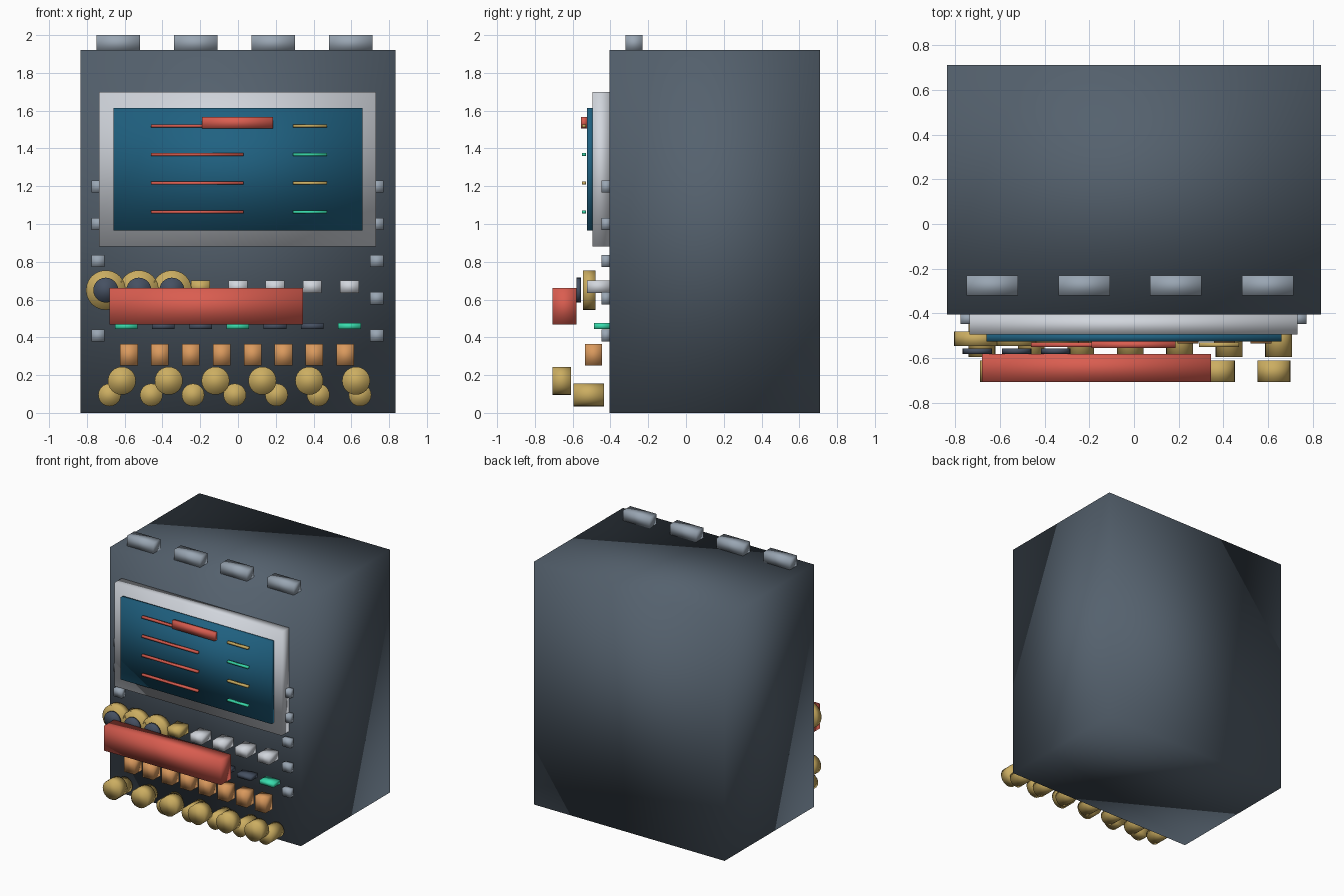
import bpy
import math

cube = bpy.data.objects.get("Cube")
if cube:
    bpy.data.objects.remove(cube, do_unlink=True)


def material(name, r, g, b):
    m = bpy.data.materials.new(name)
    m.use_nodes = True
    m.diffuse_color = (r, g, b, 1)
    m.node_tree.nodes["Principled BSDF"].inputs["Base Color"].default_value = (r, g, b, 1)
    return m


SLATE = material("slate", 0.09, 0.12, 0.155)
DARK = material("dark slate", 0.06, 0.08, 0.12)
STEEL = material("steel", 0.32, 0.38, 0.45)
SILVER = material("silver", 0.64, 0.67, 0.72)
TEAL = material("screen blue", 0.014, 0.12, 0.22)
RED = material("red", 0.70, 0.11, 0.08)
GOLD = material("gold", 0.60, 0.42, 0.12)
ORANGE = material("orange", 0.70, 0.32, 0.11)
GREEN = material("green", 0.04, 0.72, 0.42)


def finish(name, mat):
    ob = bpy.context.object
    ob.name = name
    ob.data.materials.append(mat)
    return ob


def box(name, mat, x, y, z):
    """Smooth shaded box from (low, high) ranges."""
    ranges = (x, y, z)
    bpy.ops.mesh.primitive_cube_add(size=1, location=[(a + b) / 2 for a, b in ranges])
    ob = finish(name, mat)
    size = [b - a for a, b in ranges]
    for v in ob.data.vertices:
        for i in range(3):
            v.co[i] *= size[i]
    ob.data.shade_smooth()
    return ob


def block(name, mat, cx, width, y, z):
    return box(name, mat, (cx - width / 2, cx + width / 2), y, z)


def knob(name, mat, cx, cz, radius, y, sides=24):
    """Smooth shaded cylinder pointing to the front."""
    bpy.ops.mesh.primitive_cylinder_add(
        vertices=sides, radius=radius, depth=y[1] - y[0],
        location=(cx, (y[0] + y[1]) / 2, cz), rotation=(math.pi / 2, 0, 0))
    ob = finish(name, mat)
    ob.data.shade_smooth()
    return ob


# Cabinet and top tabs
box("cabinet", SLATE, (-0.835, 0.835), (-0.405, 0.71), (0, 1.92))
for i in range(4):
    block(f"top_tab_{i}", STEEL, -0.633 + 0.41 * i, 0.23, (-0.32, -0.23), (1.915, 2.0))

# Screen with its frame
box("screen_frame", SILVER, (-0.735, 0.73), (-0.495, -0.405), (0.88, 1.70))
box("screen", TEAL, (-0.66, 0.66), (-0.525, -0.49), (0.965, 1.615))

# Lines and highlight on the screen
for i in range(4):
    z = 1.52 - 0.152 * i
    line_z = (z - 0.008, z + 0.008)
    box(f"text_line_{i}", RED, (-0.46, 0.03), (-0.55, -0.53), line_z)
    box(f"value_line_{i}", GREEN if i % 2 else GOLD, (0.29, 0.47), (-0.55, -0.53), line_z)
box("highlight_bar", RED, (-0.19, 0.185), (-0.555, -0.525), (1.505, 1.567))

# Side studs
for side, cx in (("right", -0.741), ("left", 0.735)):
    for i in range(5):
        z = 0.41 + 0.197 * i
        block(f"{side}_stud_{i}", STEEL, cx, 0.07, (-0.447, -0.40), (z - 0.032, z + 0.032))

# Dials with dark caps
for i in range(3):
    x = -0.70 + 0.175 * i
    knob(f"dial_{i}", GOLD, x, 0.65, 0.105, (-0.545, -0.48))
    knob(f"dial_cap_{i}", DARK, x, 0.65, 0.066, (-0.58, -0.557))

# Button row and indicator row
for i in range(7):
    x = -0.592 + 0.197 * i
    block(f"button_{i}", GOLD if i < 3 else SILVER, x, 0.10, (-0.525, -0.40), (0.635, 0.70))
    block(f"indicator_{i}", DARK if i % 3 else GREEN, x, 0.12, (-0.487, -0.40), (0.443, 0.475))

# Long red bar
box("red_bar", RED, (-0.68, 0.345), (-0.707, -0.58), (0.467, 0.662))

# Orange keys
for i in range(8):
    block(f"orange_key_{i}", ORANGE, -0.577 + 0.1636 * i, 0.093, (-0.535, -0.445), (0.25, 0.365))

# Gold knobs in two staggered rows
for i in range(6):
    knob(f"upper_knob_{i}", GOLD, -0.615 + 0.248 * i, 0.17, 0.074, (-0.707, -0.61))
for i in range(7):
    knob(f"lower_knob_{i}", GOLD, -0.68 + 0.221 * i, 0.095, 0.06, (-0.595, -0.433))
